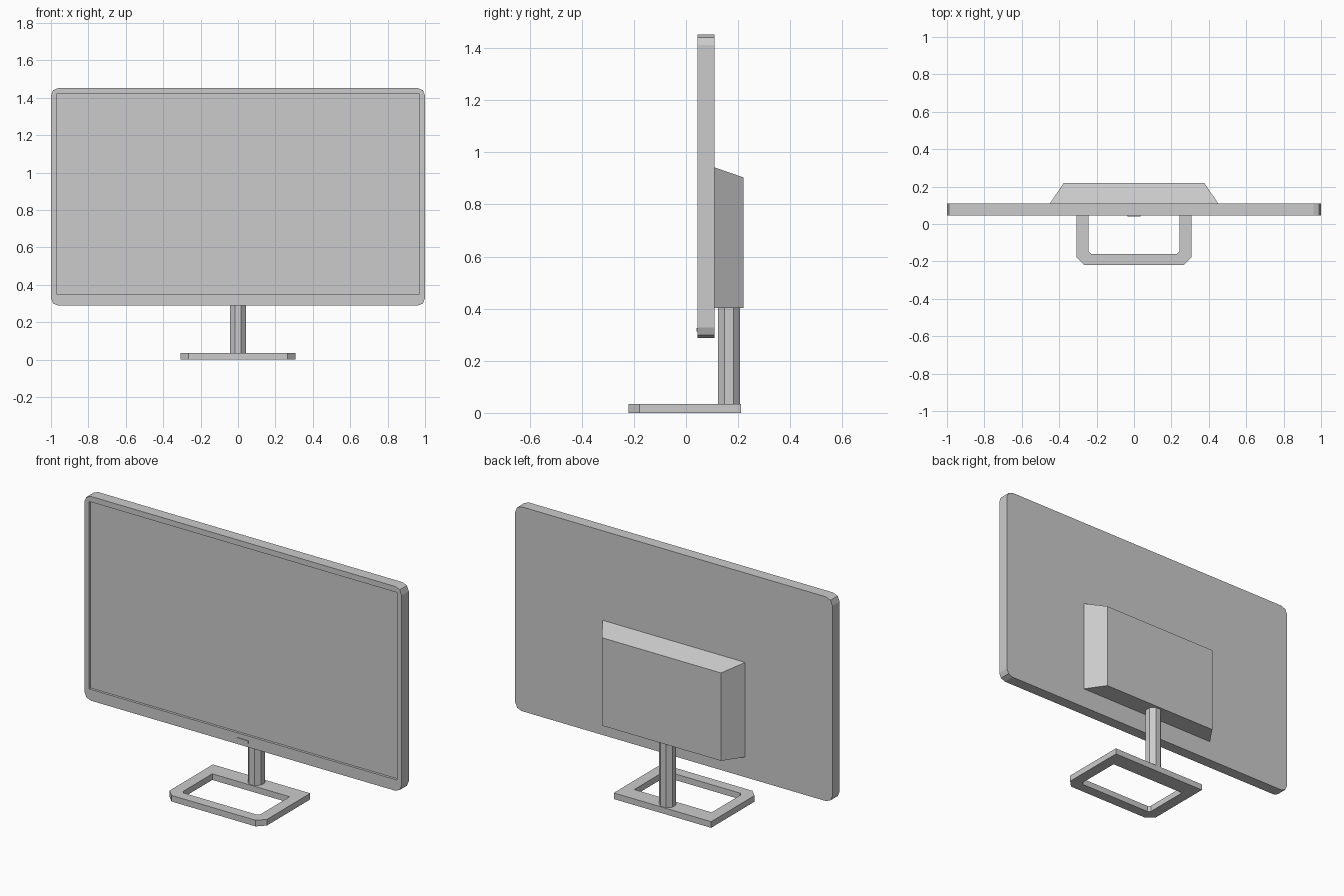
import bpy, bmesh
from mathutils import Vector
from math import cos, sin, pi, radians

if "Cube" in bpy.data.objects:
    bpy.data.objects.remove(bpy.data.objects["Cube"], do_unlink=True)

GREY = (0.6, 0.6, 0.6, 1.0)
grey = bpy.data.materials.new("neutral_grey")
grey.use_nodes = True
grey.diffuse_color = GREY
grey.node_tree.nodes["Principled BSDF"].inputs["Base Color"].default_value = GREY


def finish(name, bm):
    """Turn a bmesh into a flat-shaded grey object."""
    bmesh.ops.recalc_face_normals(bm, faces=bm.faces)
    mesh = bpy.data.meshes.new(name)
    bm.to_mesh(mesh)
    bm.free()
    mesh.materials.append(grey)
    obj = bpy.data.objects.new(name, mesh)
    bpy.context.collection.objects.link(obj)
    return obj


def loft(bm, start, end, caps=True):
    """Join two matching outlines with side faces."""
    a = [bm.verts.new(p) for p in start]
    b = [bm.verts.new(p) for p in end]
    for i in range(len(a)):
        j = (i + 1) % len(a)
        bm.faces.new((a[i], a[j], b[j], b[i]))
    if caps:
        bm.faces.new(a[::-1])
        bm.faces.new(b)
    return a, b


def rect(x, z0, z1, y):
    """Upright rectangle centred on x = 0."""
    return [(-x, y, z0), (x, y, z0), (x, y, z1), (-x, y, z1)]


# Display panel: rounded corners and a recessed screen
FRONT, BACK, BOTTOM, TOP, R = 0.045, 0.11, 0.288, 1.452, 0.04
outline = []
for sx, sz, start in ((1, 1, 0), (-1, 1, 90), (-1, -1, 180), (1, -1, 270)):
    cx, cz = sx * (1 - R), (TOP - R if sz > 0 else BOTTOM + R)
    for step in range(3):
        a = radians(start + 45 * step)
        outline.append((cx + R * cos(a), cz + R * sin(a)))

bm = bmesh.new()
front, back = loft(bm, [(x, FRONT, z) for x, z in outline],
                   [(x, BACK, z) for x, z in outline], caps=False)
bm.faces.new(back)
rim, recess = loft(bm, rect(0.97, 0.352, 1.42, FRONT),
                   rect(0.97, 0.352, 1.42, FRONT + 0.014), caps=False)
bm.faces.new(recess)
# Bezel: a corner fan plus one strip for each side
corners = [rim[2], rim[3], rim[0], rim[1]]
for k in range(4):
    arc = front[3 * k:3 * k + 3]
    for p, q in zip(arc, arc[1:]):
        bm.faces.new((corners[k], p, q))
    n = (k + 1) % 4
    bm.faces.new((corners[k], arc[2], front[3 * n], corners[n]))
finish("display_panel", bm)

# Thin power button on the lower bezel
bm = bmesh.new()
loft(bm, rect(0.036, 0.312, 0.326, 0.04), rect(0.036, 0.312, 0.326, FRONT))
finish("power_button", bm)

# Rear housing: tapered sides and sloped top
bm = bmesh.new()
loft(bm, rect(0.45, 0.403, 0.942, BACK), rect(0.375, 0.403, 0.904, 0.22))
finish("rear_housing", bm)

# Octagonal stand post
bm = bmesh.new()
octagon = [Vector((0.045 * cos(pi / 8 + i * pi / 4),
                   0.165 + 0.045 * sin(pi / 8 + i * pi / 4), 0)) for i in range(8)]
loft(bm, [p + Vector((0, 0, 0.035)) for p in octagon],
     [p + Vector((0, 0, 0.403)) for p in octagon])
finish("stand_post", bm)

# Base: open frame with clipped front corners


def clipped(x, y_front, y_back, cut, z):
    return [(-x, y_back, z), (-x, y_front + cut, z), (-x + cut, y_front, z),
            (x - cut, y_front, z), (x, y_front + cut, z), (x, y_back, z)]


bm = bmesh.new()
rings = []
for shape in ((0.307, -0.22, 0.212, 0.042), (0.244, -0.16, 0.117, 0.014)):
    rings.append(loft(bm, clipped(*shape, 0), clipped(*shape, 0.035), caps=False))
for level in range(2):
    outer, inner = rings[0][level], rings[1][level]
    for i in range(6):
        j = (i + 1) % 6
        bm.faces.new((outer[i], outer[j], inner[j], inner[i]))
finish("stand_base", bm)
